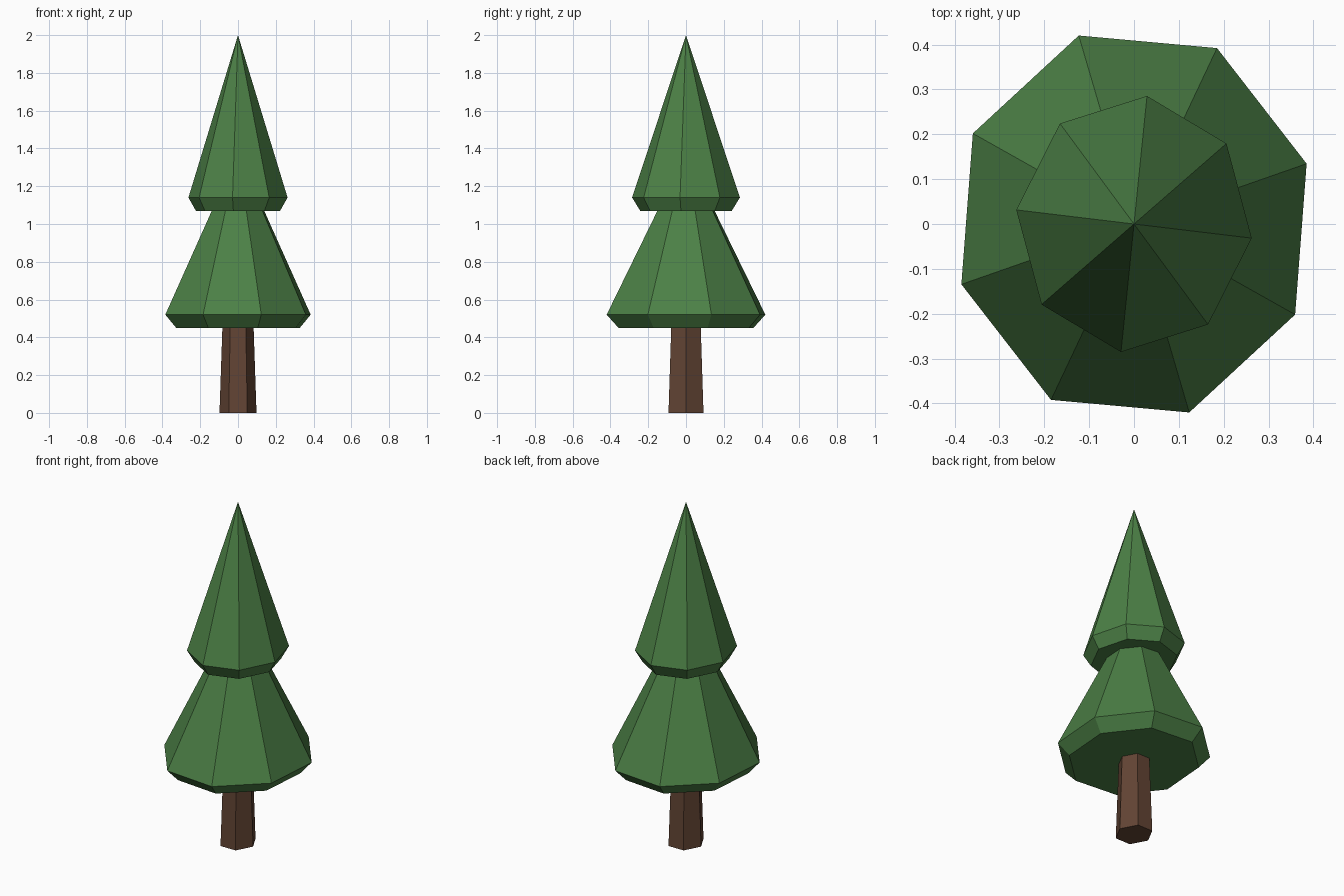
import bpy, bmesh, math

if "Cube" in bpy.data.objects:
    bpy.data.objects.remove(bpy.data.objects["Cube"])


def material(name, rgb):
    m = bpy.data.materials.new(name)
    m.diffuse_color = (*rgb, 1.0)
    m.use_nodes = True
    m.node_tree.nodes["Principled BSDF"].inputs["Base Color"].default_value = m.diffuse_color
    return m


def tapered_prism(name, sides, rx, ry, phase, rings, mat, apex=None):
    """Stack of scaled elliptical rings (z, scale), closed below, closed flat or to a point above."""
    bm = bmesh.new()
    angles = [math.radians(phase) + math.tau * i / sides for i in range(sides)]
    loops = [[bm.verts.new((rx * s * math.cos(a), ry * s * math.sin(a), z)) for a in angles]
             for z, s in rings]
    bm.faces.new(loops[0][::-1])
    for low, high in zip(loops, loops[1:]):
        for i in range(sides):
            j = (i + 1) % sides
            bm.faces.new((low[i], low[j], high[j], high[i]))
    if apex is None:
        bm.faces.new(loops[-1])
    else:
        tip = bm.verts.new((0, 0, apex))
        for i in range(sides):
            bm.faces.new((loops[-1][i], loops[-1][(i + 1) % sides], tip))
    me = bpy.data.meshes.new(name)
    bm.to_mesh(me)
    bm.free()
    me.materials.append(mat)
    ob = bpy.data.objects.new(name, me)
    bpy.context.collection.objects.link(ob)
    return ob


green = material("needle_green", (0.072, 0.216, 0.061))
brown = material("bark_brown", (0.122, 0.058, 0.034))

# Six-sided trunk, tucked slightly into the foliage
tapered_prism("trunk", 6, 0.098, 0.107, 0, [(0, 1), (0.49, 0.83)], brown)

# Two eight-sided foliage tiers with a bevelled lower rim
tapered_prism("lower_foliage", 8, 0.404, 0.441, 17.75,
              [(0.45, 0.85), (0.52, 1)], green, apex=1.38)
tapered_prism("upper_foliage", 8, 0.264, 0.287, -6.3,
              [(1.07, 0.85), (1.14, 1)], green, apex=2.0)
